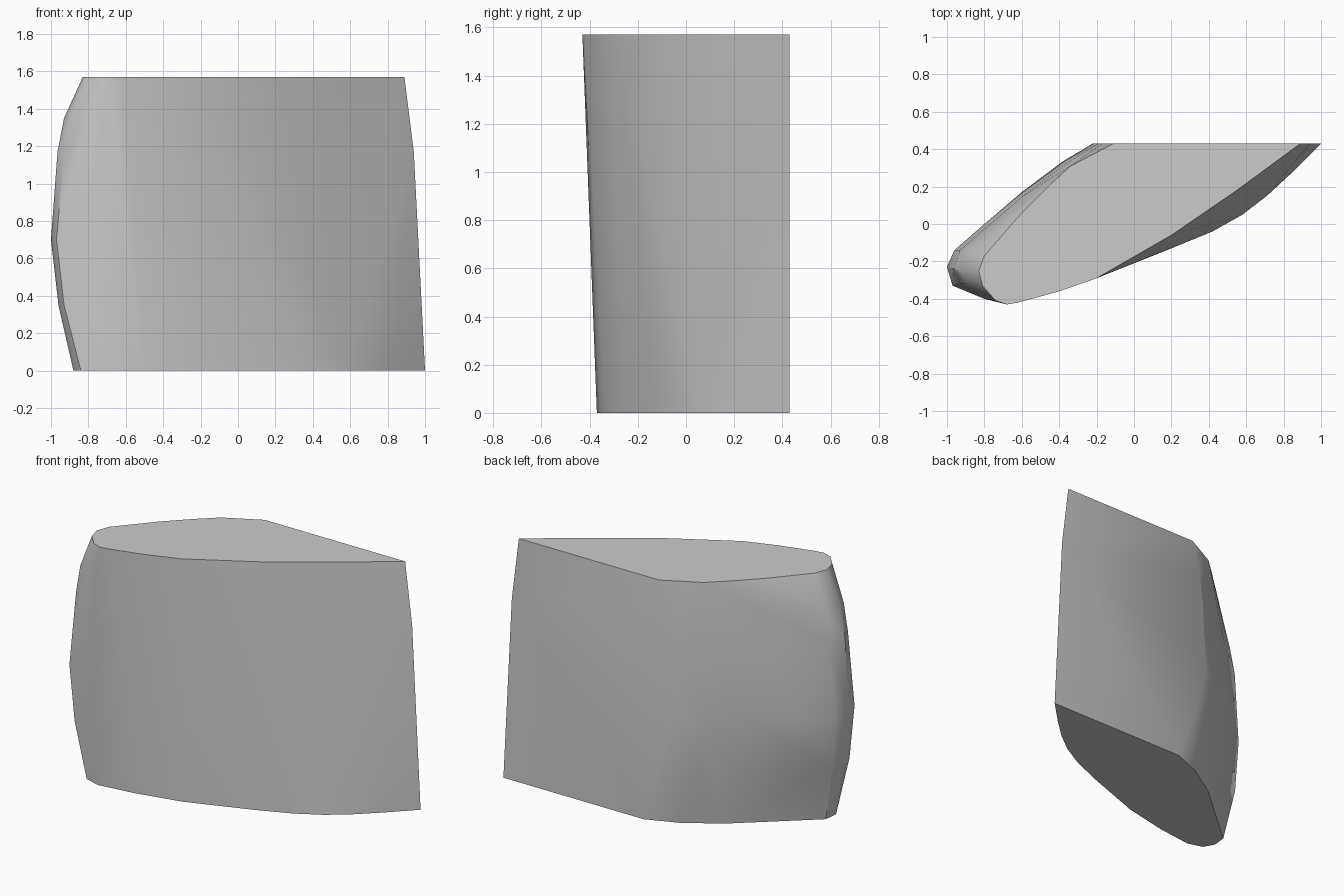
import bpy, bmesh

if "Cube" in bpy.data.objects:
    bpy.data.objects.remove(bpy.data.objects["Cube"])

# Horizontal cross-sections by height, from the back right corner round the rounded nose
SECTIONS = {
    0.0: [(1, .43), (.84, .27), (.71, .15), (.58, .05), (.42, -.04), (.2, -.13), (-.2, -.275),
          (-.5, -.34), (-.74, -.37), (-.84, -.34), (-.88, -.27), (-.87, -.18),
          (-.42, .21), (-.2, .35), (0, .43)],
    0.35: [(-.93, -.335), (-.96, -.25), (-.94, -.15), (-.5, .2), (-.31, .34), (-.14, .43)],
    0.7: [(-.84, -.375), (-.97, -.33), (-1, -.23), (-.96, -.14), (-.8, 0),
          (-.6, .17), (-.38, .335), (-.22, .43)],
    1.17: [(.94, .43), (-.82, -.39), (-.93, -.32), (-.965, -.24), (-.93, -.14),
           (-.6, .145), (-.36, .325), (-.19, .43)],
    1.35: [(-.8, -.40), (-.9, -.32), (-.93, -.25), (-.9, -.15), (-.17, .43)],
    1.57: [(.89, .43), (.55, .18), (.2, -.06), (-.2, -.29), (-.4, -.36), (-.62, -.42),
           (-.68, -.43), (-.74, -.41), (-.81, -.33), (-.83, -.25), (-.8, -.17),
           (-.6, .06), (-.46, .2), (-.34, .31), (-.11, .43)],
}

# Skin the sections with one convex surface
bm = bmesh.new()
for z, outline in SECTIONS.items():
    for x, y in outline:
        bm.verts.new((x, y, z))
hull = bmesh.ops.convex_hull(bm, input=bm.verts)
bmesh.ops.delete(bm, geom=[v for v in bm.verts if not v.link_faces], context='VERTS')
# Merge the flat top, bottom and back into single faces
bmesh.ops.dissolve_limit(bm, angle_limit=0.01, verts=bm.verts, edges=bm.edges)
bmesh.ops.recalc_face_normals(bm, faces=bm.faces)

mesh = bpy.data.meshes.new("rounded_block")
bm.to_mesh(mesh)
bm.free()
block = bpy.data.objects.new("rounded_block", mesh)
bpy.context.collection.objects.link(block)

# Soft sides, crisp flat ends
bpy.context.view_layer.objects.active = block
block.select_set(True)
bpy.ops.object.shade_smooth_by_angle(angle=0.52)
